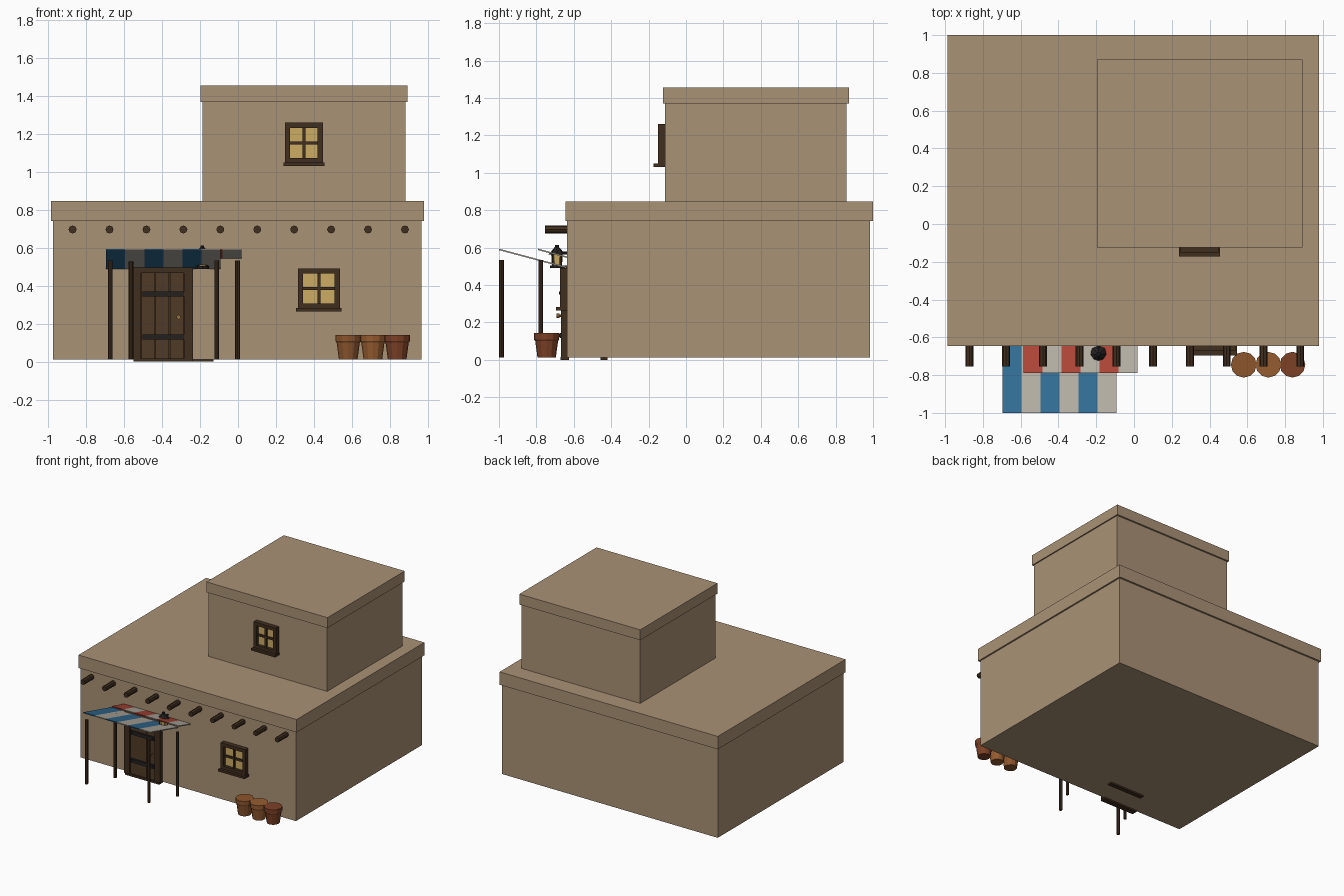
import bpy, bmesh, math
from mathutils import Matrix, Vector

if "Cube" in bpy.data.objects:
    bpy.data.objects.remove(bpy.data.objects["Cube"])


def mat(name, r, g, b):
    m = bpy.data.materials.new(name)
    lin = [((c / 255 + 0.055) / 1.055) ** 2.4 for c in (r, g, b)]
    m.diffuse_color = (*lin, 1)
    m.use_nodes = True
    m.node_tree.nodes["Principled BSDF"].inputs["Base Color"].default_value = m.diffuse_color
    return m


ADOBE = mat("adobe", 170, 146, 117)
WOOD = mat("dark_wood", 64, 46, 30)
PLANK = mat("plank_wood", 80, 58, 38)
IRON = mat("iron", 36, 33, 32)
GLASS = mat("warm_glass", 205, 172, 100)
BRASS = mat("brass", 150, 115, 60)
BLUE = mat("blue_cloth", 50, 110, 150)
RED = mat("red_cloth", 175, 70, 55)
WHITE = mat("white_cloth", 182, 176, 164)
CLAY = [mat("clay_a", 140, 85, 45), mat("clay_b", 150, 92, 48), mat("clay_c", 125, 65, 38)]


def finish(name, bm, *mats):
    bmesh.ops.recalc_face_normals(bm, faces=bm.faces)
    me = bpy.data.meshes.new(name)
    bm.to_mesh(me)
    bm.free()
    for m in mats:
        me.materials.append(m)
    ob = bpy.data.objects.new(name, me)
    bpy.context.collection.objects.link(ob)
    return ob


def box(name, x, y, z, m):
    """Box from (min, max) ranges."""
    bm = bmesh.new()
    bmesh.ops.create_cube(bm, size=1)
    for v in bm.verts:
        v.co = Vector([(r[0] + r[1]) / 2 + c * (r[1] - r[0]) for r, c in zip((x, y, z), v.co)])
    return finish(name, bm, m)


def rod(name, p, q, r, m, sides=8, r2=None):
    """Cylinder or cone between two points."""
    p, q = Vector(p), Vector(q)
    bm = bmesh.new()
    rot = (q - p).to_track_quat('Z', 'Y').to_matrix().to_4x4()
    bmesh.ops.create_cone(bm, cap_ends=True, segments=sides, radius1=r,
                          radius2=r if r2 is None else r2, depth=(q - p).length,
                          matrix=Matrix.Translation((p + q) / 2) @ rot)
    return finish(name, bm, m)


def lathe(name, profile, x, y, m, sides=12):
    bm = bmesh.new()
    rings = [[bm.verts.new((x + r * math.cos(2 * math.pi * i / sides),
                            y + r * math.sin(2 * math.pi * i / sides), z)) for i in range(sides)]
             for r, z in profile]
    for a, b in zip(rings, rings[1:]):
        for i in range(sides):
            j = (i + 1) % sides
            bm.faces.new((a[i], a[j], b[j], b[i]))
    bm.faces.new(rings[0])
    bm.faces.new(rings[-1])
    return finish(name, bm, m)


G = 0.012  # ground level of walls and posts
F = -0.635  # front wall plane

# Storeys with projecting roof caps
box("lower_storey", (-0.976, 0.967), (F, 0.985), (G, 0.75), ADOBE)
box("lower_roof_cap", (-0.987, 0.98), (-0.645, 1.0), (0.742, 0.847), ADOBE)
box("upper_storey", (-0.187, 0.883), (-0.113, 0.857), (0.84, 1.38), ADOBE)
box("upper_roof_cap", (-0.197, 0.893), (-0.124, 0.871), (1.37, 1.455), ADOBE)

# Row of projecting roof beams
for i in range(10):
    x = -0.872 + i * 0.1947
    rod(f"roof_beam_{i + 1}", (x, F + 0.03, 0.697), (x, -0.755, 0.697), 0.021, WOOD)


def window(name, cx, z0, z1, w, wall):
    """Framed four-pane window with a sill."""
    x0, x1, t = cx - w / 2, cx + w / 2, 0.027
    front, back = wall - 0.038, wall + 0.01
    zm = (z0 + z1) / 2
    box(name + "_glass", (x0 + t, x1 - t), (wall - 0.014, back), (z0 + t, z1 - t), GLASS)
    for s, a in (("left", x0), ("right", x1 - t)):
        box(f"{name}_frame_{s}", (a, a + t), (front, back), (z0, z1), WOOD)
    for s, a in (("bottom", z0), ("top", z1 - t)):
        box(f"{name}_frame_{s}", (x0 + t, x1 - t), (front, back), (a, a + t), WOOD)
    box(name + "_mullion", (cx - 0.008, cx + 0.008), (wall - 0.028, back), (z0 + t, z1 - t), WOOD)
    box(name + "_crossbar", (x0 + t, x1 - t), (wall - 0.026, back), (zm - 0.008, zm + 0.008), WOOD)
    box(name + "_sill", (x0 - 0.008, x1 + 0.008), (wall - 0.06, back), (z0 - 0.016, z0 + 0.002), WOOD)


window("lower_window", 0.426, 0.28, 0.492, 0.222, F)
window("upper_window", 0.347, 1.048, 1.26, 0.2, -0.113)

# Door: frame, planks, straps, handle, sill
for s, a, b in (("left", -0.562, -0.512), ("right", -0.285, -0.237)):
    box(f"door_jamb_{s}", (a, b), (-0.668, F + 0.01), (G, 0.505), WOOD)
box("door_lintel", (-0.512, -0.285), (-0.668, F + 0.01), (0.468, 0.505), WOOD)
n, dx0, dx1 = 3, -0.512, -0.285
for i in range(n):
    w = (dx1 - dx0) / n
    box(f"door_plank_{i + 1}", (dx0 + i * w + 0.002, dx0 + (i + 1) * w - 0.002),
        (-0.658, F + 0.01), (G, 0.468), PLANK)
box("door_backing", (dx0, dx1), (-0.65, F + 0.01), (G, 0.468), WOOD)
for i, z in enumerate((0.13, 0.357)):
    box(f"door_strap_{i + 1}", (-0.503, -0.285), (-0.674, -0.65), (z - 0.014, z + 0.014), IRON)
    for x in (-0.49, -0.298):
        rod("strap_bolt", (x, -0.67, z), (x, -0.68, z), 0.008, IRON, 6)
rod("door_handle_stem", (-0.313, -0.65, 0.235), (-0.313, -0.68, 0.235), 0.006, BRASS, 6)
rod("door_handle_knob", (-0.313, -0.676, 0.235), (-0.313, -0.692, 0.235), 0.012, BRASS)
box("door_sill", (-0.55, -0.24), (-0.672, F + 0.01), (0, 0.016), WOOD)
box("inner_sill", (-0.445, -0.13), (-0.457, -0.42), (0, 0.016), WOOD)


def awning(name, x0, y0, colour):
    """Striped sheet rising away from the wall, on two posts."""
    bm = bmesh.new()
    w, depth, t = 0.1005, 0.36, 0.008
    z_out, z_in = 0.594, 0.498
    for i in range(6):
        a, b = x0 + i * w, x0 + (i + 1) * w
        vs = [[bm.verts.new((x, y, z - d)) for x, y, z in
               ((a, y0, z_out), (b, y0, z_out), (b, y0 + depth, z_in), (a, y0 + depth, z_in))]
              for d in (0, t)]
        fs = [bm.faces.new(vs[0]), bm.faces.new(vs[1][::-1])]
        for k in range(4):
            j = (k + 1) % 4
            fs.append(bm.faces.new((vs[0][j], vs[0][k], vs[1][k], vs[1][j])))
        for f in fs:
            f.material_index = i % 2
    finish(name + "_cloth", bm, colour, WHITE)
    for s, x in (("left", x0 + 0.021), ("right", x0 + 6 * w - 0.02)):
        rod(f"{name}_post_{s}", (x, y0 + 0.014, G), (x, y0 + 0.014, 0.533), 0.0125, WOOD)


awning("blue_awning", -0.695, -1.0, BLUE)
awning("red_awning", -0.585, -0.79, RED)

# Wall lantern
lx, ly = -0.188, -0.69
rod("lantern_base", (lx, ly, 0.49), (lx, ly, 0.504), 0.036, IRON)
rod("lantern_glass", (lx, ly, 0.504), (lx, ly, 0.562), 0.027, GLASS, 6, 0.031)
for i in range(4):
    a = math.pi / 4 + i * math.pi / 2
    px, py = lx + 0.031 * math.cos(a), ly + 0.031 * math.sin(a)
    rod(f"lantern_bar_{i + 1}", (px, py, 0.5), (px, py, 0.565), 0.004, WOOD, 4)
rod("lantern_roof", (lx, ly, 0.562), (lx, ly, 0.602), 0.046, IRON, 8, 0.012)
rod("lantern_finial", (lx, ly, 0.6), (lx, ly, 0.613), 0.01, IRON, 6)
rod("lantern_bracket", (lx, F + 0.01, 0.57), (lx, ly, 0.57), 0.008, IRON, 6)

# Three tapered pots beside the wall
for i, x in enumerate((0.581, 0.711, 0.839)):
    lathe(f"pot_{i + 1}", [(0.049, G), (0.061, 0.1), (0.067, 0.108), (0.068, 0.142)],
          x, -0.745, CLAY[i])
